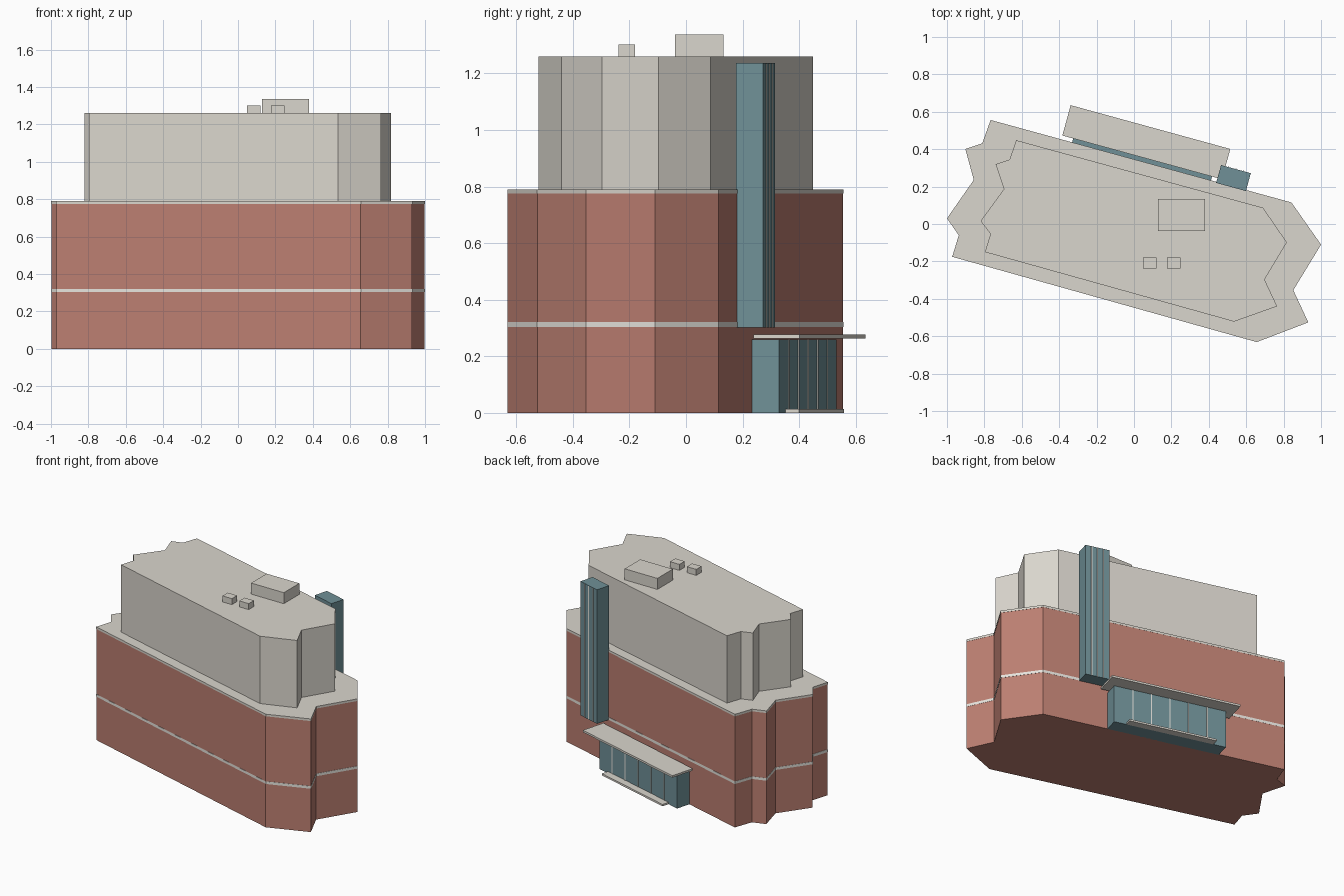
import bpy, bmesh, math
from mathutils import Vector

if "Cube" in bpy.data.objects:
    bpy.data.objects.remove(bpy.data.objects["Cube"])


def material(name, rgb):
    m = bpy.data.materials.new(name)
    m.diffuse_color = (*rgb, 1)
    m.use_nodes = True
    m.node_tree.nodes["Principled BSDF"].inputs["Base Color"].default_value = m.diffuse_color
    return m


BRICK = material("brick", (0.50, 0.21, 0.165))
STONE = material("stone", (0.70, 0.67, 0.61))
TRIM = material("trim", (0.80, 0.78, 0.73))
GLASS = material("glass", (0.16, 0.28, 0.31))


def prism(name, pts, z0, z1, mat):
    """Extrude a plan outline from z0 to z1."""
    bm = bmesh.new()
    face = bm.faces.new([bm.verts.new((x, y, z0)) for x, y in pts])
    top = bmesh.ops.extrude_face_region(bm, geom=[face])["geom"]
    bmesh.ops.translate(bm, vec=(0, 0, z1 - z0),
                        verts=[v for v in top if isinstance(v, bmesh.types.BMVert)])
    bmesh.ops.recalc_face_normals(bm, faces=bm.faces)
    me = bpy.data.meshes.new(name)
    bm.to_mesh(me)
    bm.free()
    me.materials.append(mat)
    ob = bpy.data.objects.new(name, me)
    bpy.context.collection.objects.link(ob)
    return ob


def box(name, x0, x1, y0, y1, z0, z1, mat):
    return prism(name, [(x0, y0), (x1, y0), (x1, y1), (x0, y1)], z0, z1, mat)


# Plan outlines of podium and tower
lower = [(-.97, -.175), (.655, -.63), (.93, -.525), (.85, -.353), (.998, -.11), (.84, .115),
         (-.765, .555), (-.81, .43), (-.90, .40), (-.855, .235), (-.998, .03), (-.935, -.06)]
upper = [(-.797, -.15), (.535, -.522), (.765, -.44), (.698, -.297), (.817, -.098), (.69, .087),
         (-.63, .448), (-.665, .345), (-.74, .32), (-.695, .187), (-.82, .016), (-.767, -.053)]
proud = [(x * 1.002, y * 1.002) for x, y in lower]

prism("brick_podium", lower, 0, .785, BRICK)
prism("podium_band", proud, .303, .321, TRIM)
prism("podium_roof_cap", proud, .775, .79, STONE)
prism("upper_tower", upper, .785, 1.26, STONE)

# Rooftop plant
box("roof_plant_room", .128, .38, -.038, .133, 1.255, 1.337, STONE)
for i, x in enumerate((.047, .177)):
    box(f"roof_vent_{i}", x, x + .072, -.238, -.18, 1.255, 1.302, STONE)

# Back facade frame: u runs along the wall, d points outwards
origin = Vector(lower[6])
along = (Vector(lower[5]) - origin).normalized()
out = Vector((-along.y, along.x))


def wall_box(name, u0, u1, d0, d1, z0, z1, mat):
    pts = [origin + along * u + out * d for u, d in ((u0, d0), (u1, d0), (u1, d1), (u0, d1))]
    return prism(name, pts, z0, z1, mat)


# Glass stair shaft with mullions
wall_box("glass_shaft", 1.25, 1.415, -.005, .094, .302, 1.237, GLASS)
for i in range(3):
    u = 1.291 + i * .041
    wall_box(f"shaft_mullion_{i}", u - .003, u + .003, .09, .097, .302, 1.235, TRIM)

# Entrance lobby, canopy and step
wall_box("glass_lobby", .45, 1.22, -.005, .10, 0, .26, GLASS)
for i in range(5):
    u = .45 + .77 * (i + 1) / 6
    wall_box(f"lobby_mullion_{i}", u - .003, u + .003, .096, .103, 0, .26, TRIM)
wall_box("entrance_canopy", .39, 1.275, .022, .19, .263, .277, STONE)
wall_box("entrance_step", .535, 1.135, .10, .15, 0, .013, STONE)
